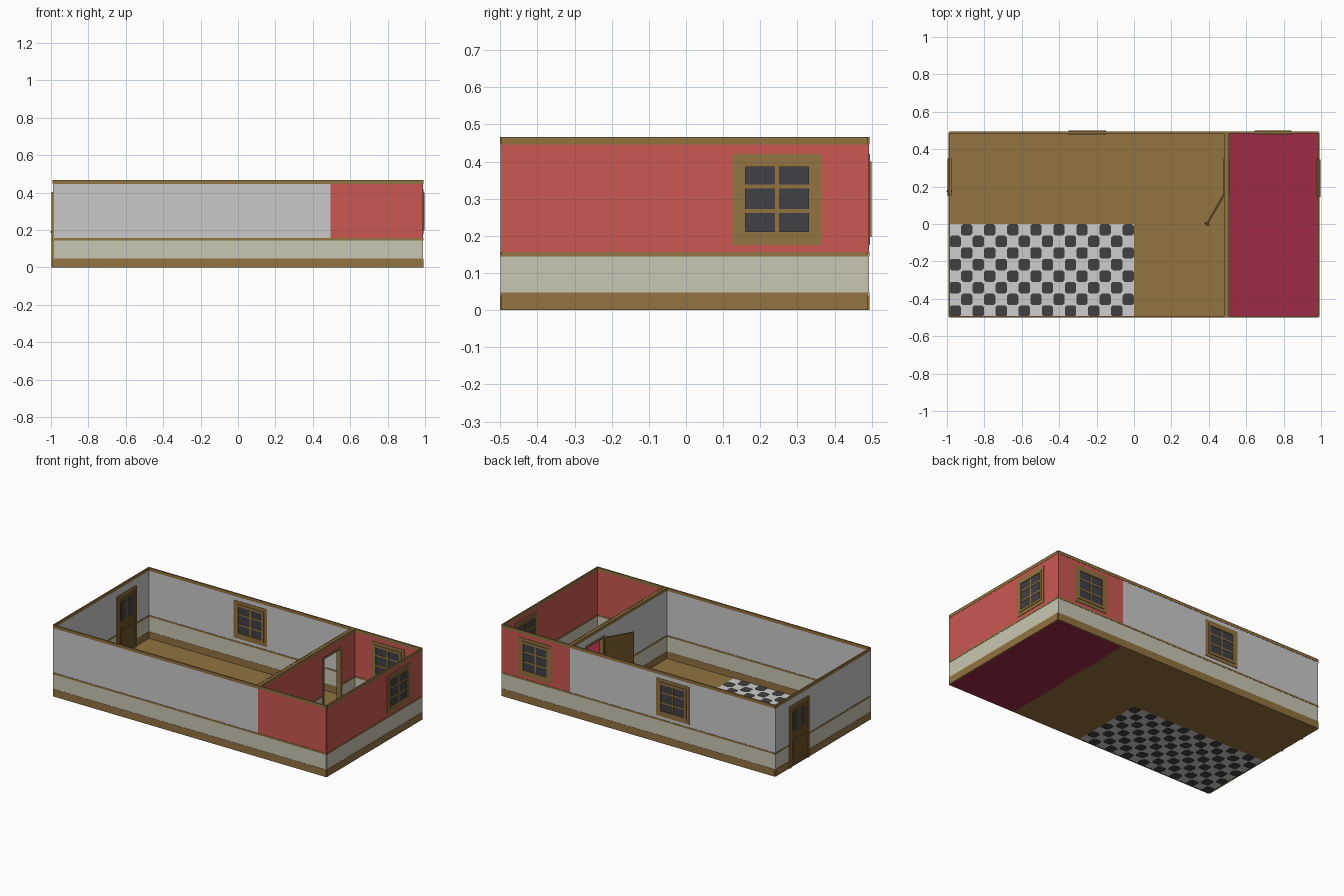
import bpy, bmesh, math
from mathutils import Matrix, Vector

if "Cube" in bpy.data.objects:
    bpy.data.objects.remove(bpy.data.objects["Cube"])


def lin(c):
    c /= 255
    return c / 12.92 if c <= 0.04045 else ((c + 0.055) / 1.055) ** 2.4


def material(name, r, g, b):
    m = bpy.data.materials.new(name)
    m.diffuse_color = (lin(r), lin(g), lin(b), 1)
    m.use_nodes = True
    m.node_tree.nodes["Principled BSDF"].inputs["Base Color"].default_value = m.diffuse_color
    return m


WOOD = material("wood", 146, 115, 64)
DOOR = material("dark wood", 108, 82, 40)
RED = material("red paint", 203, 88, 82)
GREY = material("grey paint", 201, 201, 201)
CREAM = material("cream panel", 201, 198, 178)
CRIMSON = material("crimson carpet", 158, 43, 70)
GLASS = material("dark glass", 64, 65, 70)
TILE = material("light tile", 205, 205, 205)
DARK = material("dark tile", 64, 64, 64)


def boxes(name, mat, items, matrix=None):
    """One object from boxes given as (x0, x1, y0, y1, z0, z1)."""
    bm = bmesh.new()
    for x0, x1, y0, y1, z0, z1 in items:
        m = Matrix.Translation(((x0 + x1) / 2, (y0 + y1) / 2, (z0 + z1) / 2)) \
            @ Matrix.Diagonal((x1 - x0, y1 - y0, z1 - z0, 1))
        bmesh.ops.create_cube(bm, size=1, matrix=m)
    return finish(name, mat, bm, matrix)


def finish(name, mat, bm, matrix=None):
    if matrix:
        bm.transform(matrix)
    me = bpy.data.meshes.new(name)
    bm.to_mesh(me)
    bm.free()
    me.materials.append(mat)
    ob = bpy.data.objects.new(name, me)
    bpy.context.collection.objects.link(ob)
    return ob


def place(x, y, angle=0):
    return Matrix.Translation((x, y, 0)) @ Matrix.Rotation(math.radians(angle), 4, 'Z')


def wall(name, paint, u0, u1, m):
    """Banded wall along local x: skirting, panel, rail, paint, top trim."""
    t, r = 0.003, 0.0045
    boxes(name + "_paint", paint, [(u0, u1, -t, t, 0.15, 0.45)], m)
    boxes(name + "_panel", CREAM, [(u0, u1, -t, t, 0.04, 0.15)], m)
    boxes(name + "_trim", WOOD, [(u0, u1, -r, r, a, b) for a, b in
                                 ((0, 0.048), (0.145, 0.156), (0.446, 0.466))], m)


def ring(u0, u1, z0, z1, w, d):
    """Four bars around a rectangle, w wide and 2d deep."""
    return [(u0, u0 + w, -d, d, z0, z1), (u1 - w, u1, -d, d, z0, z1),
            (u0 + w, u1 - w, -d, d, z0, z0 + w), (u0 + w, u1 - w, -d, d, z1 - w, z1)]


def window(name, m):
    boxes(name + "_glass", GLASS, [(-0.09, 0.09, -0.005, 0.005, 0.205, 0.395)], m)
    bars = ring(-0.12, 0.12, 0.175, 0.42, 0.022, 0.006)
    bars += ring(-0.1, 0.1, 0.197, 0.4, 0.015, 0.01)
    bars += [(-0.005, 0.005, -0.007, 0.007, 0.21, 0.39)]
    bars += [(-0.087, 0.087, -0.007, 0.007, z - 0.005, z + 0.005) for z in (0.267, 0.333)]
    boxes(name + "_frame", WOOD, bars, m)


def knobs(name, u, m):
    bm = bmesh.new()
    for s in (-1, 1):
        bmesh.ops.create_uvsphere(bm, u_segments=10, v_segments=6, radius=0.006,
                                  matrix=Matrix.Translation((u, s * 0.009, 0.19)))
    finish(name, WOOD, bm, m)


def door_posts(d):
    return [(-0.1, -0.085, -d, d, 0, 0.402), (0.085, 0.1, -d, d, 0, 0.402),
            (-0.085, 0.085, -d, d, 0.388, 0.402)]


X, YF, YB, SPLIT = 0.987, -0.496, 0.489, 0.495

# Outer walls, grey in the large room and red in the small room
for label, y in (("front", YF), ("back", YB)):
    wall(label + "_large_room_wall", GREY, -X, SPLIT, place(0, y))
    wall(label + "_small_room_wall", RED, SPLIT, X, place(0, y))
wall("left_wall", GREY, YF, YB, place(-X, 0, 90))
wall("right_wall", RED, YF, YB, place(X, 0, 90))

# Partition: two skins with a doorway between y 0.15 and 0.35
for label, x, paint in (("grey", 0.486, GREY), ("red", 0.503, RED)):
    m = place(x, 0, 90)
    wall(label + "_partition_long", paint, YF, 0.15, m)
    wall(label + "_partition_short", paint, 0.35, YB, m)
    boxes(label + "_partition_lintel", paint, [(0.15, 0.35, -0.003, 0.003, 0.4, 0.45)], m)
    boxes(label + "_lintel_trim", WOOD, [(0.15, 0.35, -0.0045, 0.0045, 0.446, 0.466)], m)
boxes("partition_cap", WOOD, [(0.486, 0.503, YF, YB, 0.455, 0.465)])
boxes("inner_door_frame", WOOD, door_posts(0.015), place(0.4945, 0.25, 90))

# Floors
boxes("wood_floor", WOOD, [(-X, 0, 0, YB, 0, 0.004), (0, SPLIT, YF, YB, 0, 0.004)])
boxes("carpet", CRIMSON, [(SPLIT, X, YF, YB, 0, 0.004)])
boxes("tile_floor", TILE, [(-X, 0, YF, 0, 0.001, 0.004)])

# Dark checker tiles with clipped corners, visible above and below
bm = bmesh.new()
cx, cy = X / 16, -YF / 8
for i in range(16):
    for j in range(8):
        if (i + j) % 2 == 0:
            continue
        px, py = -X + (i + 0.5) * cx, -(j + 0.5) * cy
        h, k = 0.49, 0.33
        pts = [(h, -k), (h, k), (k, h), (-k, h), (-h, k), (-h, -k), (-k, -h), (k, -h)]
        f = bm.faces.new([bm.verts.new((px + a * cx, py + b * cy, 0)) for a, b in pts])
        top = bmesh.ops.extrude_face_region(bm, geom=[f])["geom"]
        bmesh.ops.translate(bm, vec=Vector((0, 0, 0.005)),
                            verts=[v for v in top if isinstance(v, bmesh.types.BMVert)])
bmesh.ops.recalc_face_normals(bm, faces=bm.faces)
finish("dark_tiles", DARK, bm)

# Windows
window("back_large_window", place(-0.25, YB))
window("back_small_window", place(0.743, YB))
window("right_window", place(X, 0.245, 90))

# Entrance door in the left wall, with two tall panes
m = place(-X, 0.25, 90)
boxes("entrance_frame", WOOD, door_posts(0.01), m)
boxes("entrance_door", DOOR, [(-0.085, 0.085, -0.006, 0.006, 0.005, 0.388)], m)
panes = [(-0.062, -0.014), (0.014, 0.062)]
boxes("entrance_panes", GLASS, [(a, b, -0.0075, 0.0075, 0.23, 0.355) for a, b in panes], m)
boxes("entrance_lower_panels", DOOR, [(a, b, -0.008, 0.008, 0.05, 0.17) for a, b in panes], m)
knobs("entrance_knobs", -0.074, m)

# Inner door standing open into the large room
m = place(0.48, 0.155, 180 + 60)
boxes("inner_door", DOOR, [(0, 0.19, -0.005, 0.005, 0.006, 0.388)], m)
knobs("inner_door_knobs", 0.178, m)
